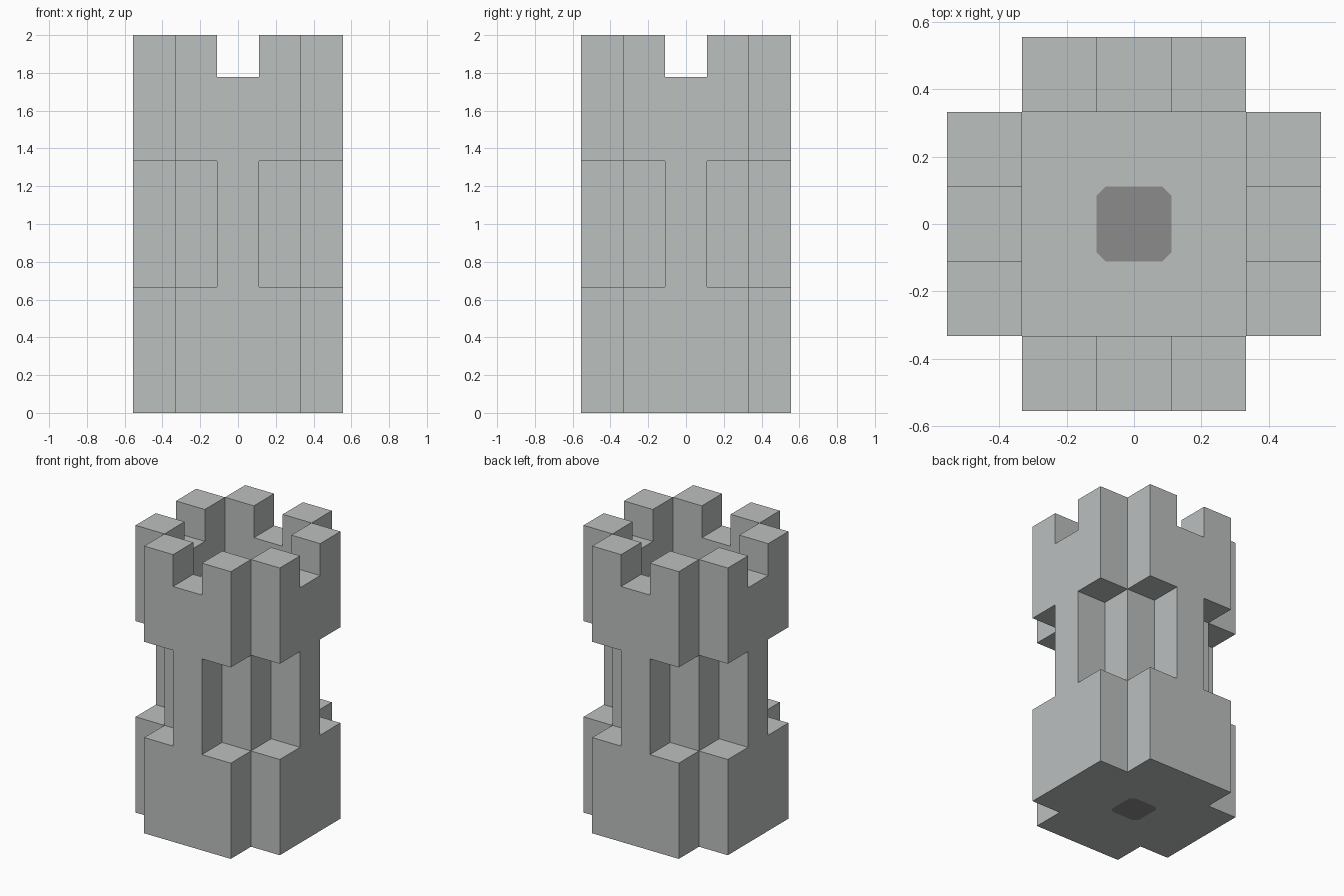
import bpy, bmesh
from mathutils import Vector

if "Cube" in bpy.data.objects:
    bpy.data.objects.remove(bpy.data.objects["Cube"])

U = 2 / 9            # size of one block
HEIGHT = 9           # blocks tall
FLOOR = 7            # height of the sunken roof floor, in blocks
CHAMFER = 0.027      # cut corners of the dark inlays


def make_material(name, rgb):
    mat = bpy.data.materials.new(name)
    mat.use_nodes = True
    mat.diffuse_color = (*rgb, 1)
    mat.node_tree.nodes["Principled BSDF"].inputs["Base Color"].default_value = (*rgb, 1)
    return mat


def is_solid(i, j, k):
    """Core of three by three blocks with flanks on all four sides."""
    near, far = sorted((abs(i), abs(j)))
    if not 0 <= k < HEIGHT or far > 2:
        return False
    if far < 2:
        return k < FLOOR
    if 3 <= k <= 5:              # narrow waist: one rib per side
        return near == 0
    if k == HEIGHT - 1:          # battlements: notch in the middle
        return near == 1
    return near <= 1             # foot and crown: full width flanks


# Tower shell: only the exposed block sides
bm = bmesh.new()
corners = {}


def corner(point):
    key = tuple(round(c * 2) for c in point)
    if key not in corners:
        corners[key] = bm.verts.new(point * U)
    return corners[key]


inlays = []
for i in range(-2, 3):
    for j in range(-2, 3):
        for k in range(HEIGHT):
            if not is_solid(i, j, k):
                continue
            for axis in range(3):
                for sign in (-1, 1):
                    step = [0, 0, 0]
                    step[axis] = sign
                    if is_solid(i + step[0], j + step[1], k + step[2]):
                        continue
                    centre = Vector((i, j, k + 0.5)) + Vector(step) / 2
                    ring = []
                    for a, b in ((-1, -1), (1, -1), (1, 1), (-1, 1)):
                        p = centre.copy()
                        p[(axis + 1) % 3] += a / 2
                        p[(axis + 2) % 3] += b / 2
                        ring.append(corner(p))
                    face = bm.faces.new(ring if sign > 0 else ring[::-1])
                    if i == j == 0 and axis == 2:
                        inlays.append(face)

# Dark inlays in the roof floor and underside, with cut corners
for sx in (-1, 1):
    for sy in (-1, 1):
        bm.faces.ensure_lookup_table()
        faces = [f for f in bm.faces
                 if abs(f.normal.z if f.normal.length else f.calc_center_median().z) >= 0
                 and all(abs(v.co.x) < U * 0.51 and abs(v.co.y) < U * 0.51 for v in f.verts)
                 and f.calc_center_median().xy.length < U * 0.2]
        geom = set(faces)
        for f in faces:
            geom.update(f.edges)
            geom.update(f.verts)
        bmesh.ops.bisect_plane(bm, geom=list(geom), dist=1e-6,
                               plane_co=(sx * (U / 2 - CHAMFER), sy * U / 2, 0),
                               plane_no=(sx, sy, 0))
bm.normal_update()
for f in bm.faces:
    if abs(f.normal.z) > 0.9 and f.calc_center_median().xy.length < U * 0.2:
        f.material_index = 1

# Merge flat block sides into clean large faces
bmesh.ops.dissolve_limit(bm, angle_limit=0.01, verts=bm.verts[:], edges=bm.edges[:],
                         use_dissolve_boundaries=False, delimit={'MATERIAL'})

mesh = bpy.data.meshes.new("tower")
bm.to_mesh(mesh)
bm.free()
mesh.materials.append(make_material("light stone grey", (0.50, 0.525, 0.52)))
mesh.materials.append(make_material("dark grey", (0.26, 0.26, 0.26)))
tower = bpy.data.objects.new("tower", mesh)
bpy.context.collection.objects.link(tower)
